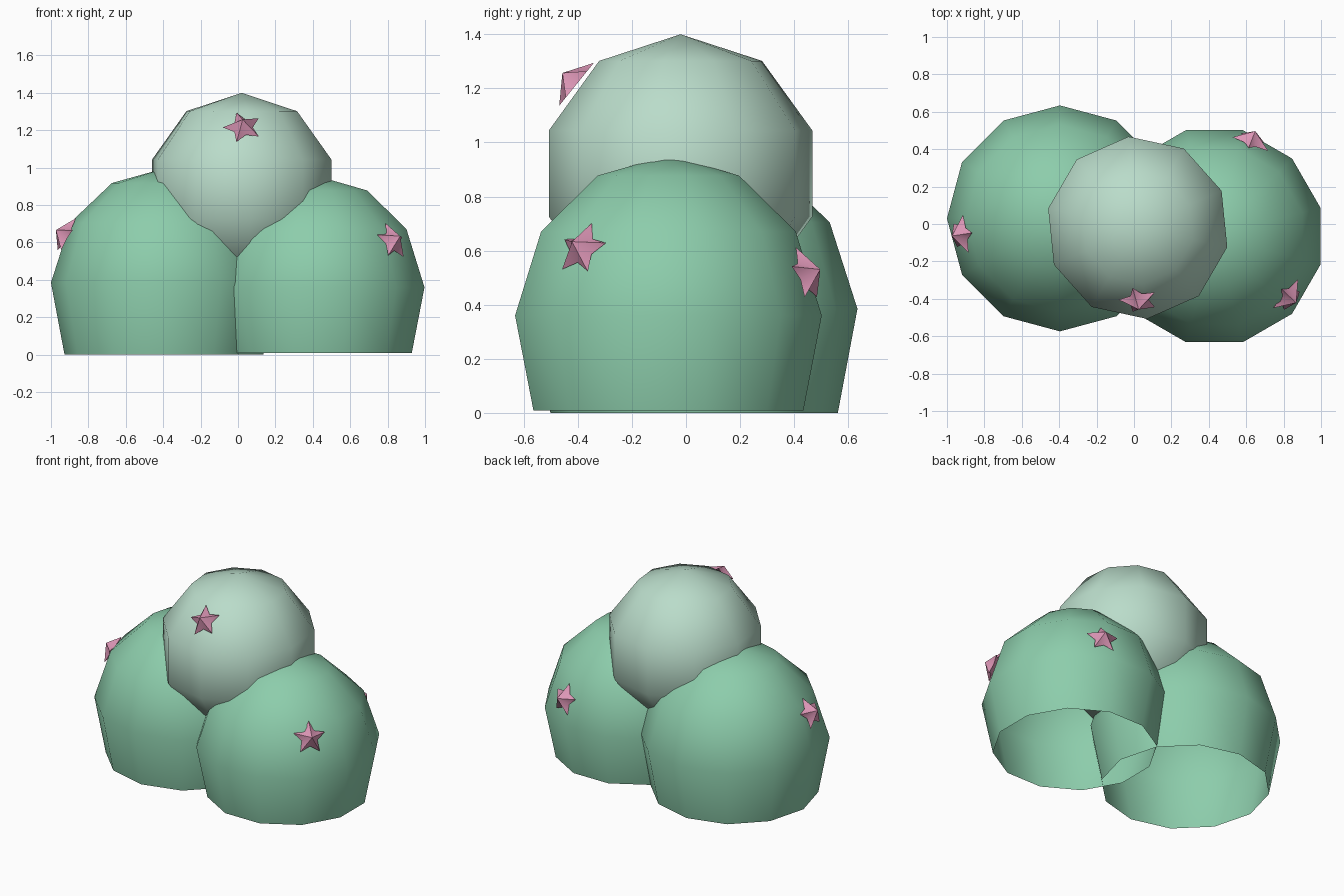
import bpy, bmesh
from math import sin, cos, pi, radians
from mathutils import Vector, Matrix

cube = bpy.data.objects.get("Cube")
if cube:
    bpy.data.objects.remove(cube, do_unlink=True)


def material(name, rgb):
    m = bpy.data.materials.new(name)
    m.use_nodes = True
    colour = (*rgb, 1)
    m.diffuse_color = colour
    m.node_tree.nodes["Principled BSDF"].inputs["Base Color"].default_value = colour
    return m


green = material("leaf_green", (0.265, 0.61, 0.41))
mint = material("pale_mint", (0.49, 0.716, 0.591))
pink = material("flower_pink", (0.72, 0.305, 0.468))


def finish(bm, name, mat, angle):
    bmesh.ops.recalc_face_normals(bm, faces=bm.faces)
    mesh = bpy.data.meshes.new(name)
    bm.to_mesh(mesh)
    bm.free()
    mesh.materials.append(mat)
    obj = bpy.data.objects.new(name, mesh)
    bpy.context.collection.objects.link(obj)
    bpy.ops.object.select_all(action='DESELECT')
    bpy.context.view_layer.objects.active = obj
    obj.select_set(True)
    bpy.ops.object.shade_smooth_by_angle(angle=radians(angle))
    return obj


# Lower lobes: twelve-sided domes, open underneath
def lobe(name, x, y, z, radius, phase, floor):
    profile = [(0.46, 0.882), (0.83, 0.53), (1, 0), (0.88, (floor - z) / radius)]
    bm = bmesh.new()
    rings = []
    for r, h in profile:
        angles = [radians(phase + 30 * i) for i in range(12)]
        rings.append([bm.verts.new((x + radius * r * cos(a), y + radius * r * sin(a),
                                    z + radius * h)) for a in angles])
    top = bm.verts.new((x, y, z + radius * 1.01))
    for i in range(12):
        j = (i + 1) % 12
        bm.faces.new((top, rings[0][i], rings[0][j]))
        for a, b in zip(rings, rings[1:]):
            bm.faces.new((a[i], b[i], b[j], a[j]))
    return finish(bm, name, green, 80)


lobe("right_lobe", -0.396, 0.03, 0.385, 0.604, 0, 0.0)
lobe("left_lobe", 0.43, -0.065, 0.36, 0.587, 15, 0.008)

# Pale crown resting on the two lobes
bm = bmesh.new()
bmesh.ops.create_uvsphere(
    bm, u_segments=10, v_segments=5, radius=0.515,
    matrix=Matrix.Translation((0.02, -0.02, 0.885)) @ Matrix.Rotation(radians(5.8), 4, 'Z'))
finish(bm, "crown", mint, 80)


# Star flowers: five points with a raised centre and a flat back
def star(name, centre, normal, roll=0, outer=0.107, inner=0.054, height=0.067):
    n = Vector(normal).normalized()
    up = (Vector((0, 0, 1)) - n * n.z).normalized()
    side = up.cross(n)
    c = Vector(centre)
    bm = bmesh.new()
    rim = []
    for i in range(10):
        a = pi / 2 + radians(roll) + i * pi / 5
        r = inner if i % 2 else outer
        rim.append(bm.verts.new(c + side * (r * cos(a)) + up * (r * sin(a))))
    apex = bm.verts.new(c + n * height)
    for i in range(10):
        bm.faces.new((rim[i], rim[(i + 1) % 10], apex))
    bm.faces.new(rim[::-1])
    return finish(bm, name, pink, 75)


star("crown_star", (0.025, -0.405, 1.215), (0, -0.78, 0.63), roll=18)
star("right_star", (-0.915, -0.055, 0.635), (-0.87, -0.13, 0.46))
star("left_front_star", (0.82, -0.383, 0.605), (0.7, -0.57, 0.42), roll=-4)
star("left_back_star", (0.625, 0.437, 0.51), (0.34, 0.88, 0.3))
